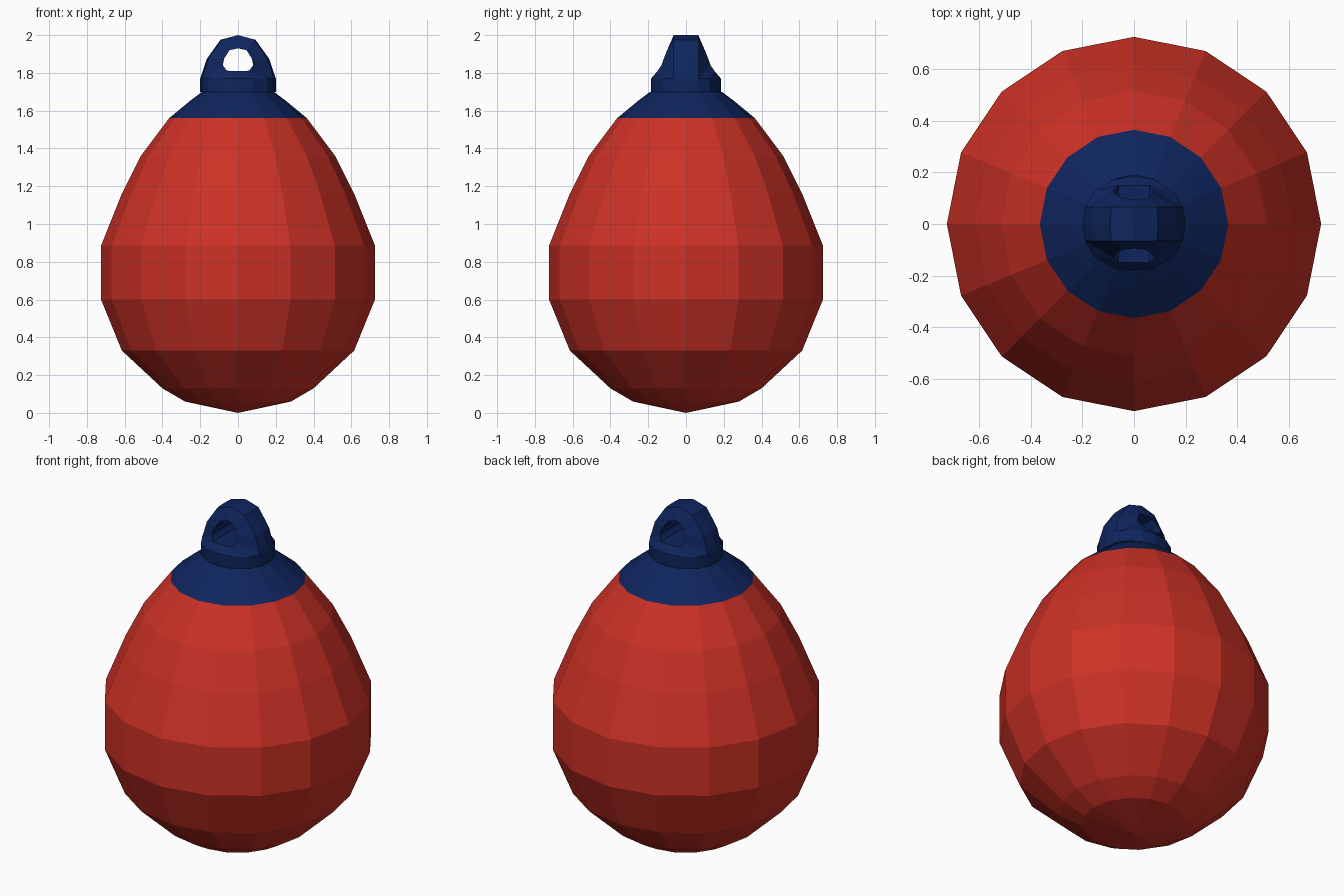
import bpy, bmesh, math

if "Cube" in bpy.data.objects:
    bpy.data.objects.remove(bpy.data.objects["Cube"], do_unlink=True)


def material(name, rgb):
    m = bpy.data.materials.new(name)
    m.use_nodes = True
    m.diffuse_color = (*rgb, 1)
    m.node_tree.nodes["Principled BSDF"].inputs["Base Color"].default_value = (*rgb, 1)
    return m


def finish(bm, name, mat):
    bmesh.ops.remove_doubles(bm, verts=bm.verts, dist=0.0005)
    bmesh.ops.recalc_face_normals(bm, faces=bm.faces)
    mesh = bpy.data.meshes.new(name)
    bm.to_mesh(mesh)
    bm.free()
    mesh.materials.append(mat)
    obj = bpy.data.objects.new(name, mesh)
    bpy.context.collection.objects.link(obj)
    return obj


def lathe(name, profile, mat, sides=16):
    bm = bmesh.new()
    verts = [bm.verts.new((r, 0, z)) for r, z in profile]
    edges = [bm.edges.new(pair) for pair in zip(verts, verts[1:])]
    bmesh.ops.spin(bm, geom=verts + edges, cent=(0, 0, 0), axis=(0, 0, 1),
                   angle=math.tau, steps=sides)
    return finish(bm, name, mat)


def strip(bm, a, b, closed=False):
    """Quads between two matching rows of points."""
    n = len(a)
    for i in range(n if closed else n - 1):
        j = (i + 1) % n
        bm.faces.new([bm.verts.new(p) for p in (a[i], a[j], b[j], b[i])])


def mirrored(half):
    """Right half of a row, ending on the centre line, plus its mirror."""
    return half + [(-x, y, z) for x, y, z in reversed(half[:-1])]


red = material("buoy red", (0.61, 0.031, 0.019))
navy = material("navy blue", (0.0044, 0.0185, 0.11))

# Inflated body and shoulder cap
lathe("float_body", [(0, 0), (0.28, 0.06), (0.40, 0.13), (0.615, 0.33),
                     (0.725, 0.60), (0.725, 0.885), (0.615, 1.16),
                     (0.515, 1.36), (0.365, 1.56)], red)
lathe("shoulder_cap", [(0.365, 1.56), (0.25, 1.655), (0.19, 1.70), (0, 1.70)], navy)

# Lifting eye: rim arch, bulging side walls, pierced hole and collar
rim_mid = mirrored([(0.2, 0, 1.77), (0.166, 0, 1.873), (0.093, 0, 1.975), (0, 0, 2.0)])
ring_half = [(0.19, 0.065, 1.77), (0.155, 0.125, 1.77), (0.08, 0.172, 1.77), (0, 0.185, 1.77)]
hole_arch = mirrored([(0.08, 0.13, 1.84), (0.074, 0.118, 1.875),
                      (0.045, 0.1, 1.92), (0, 0.095, 1.93)])
hole_sill = mirrored([(0.06, 0.15, 1.812), (0.03, 0.15, 1.81), (0, 0.15, 1.81)])

bm = bmesh.new()
for side in (1, -1):
    def flip(row):
        return [(x, side * y, z) for x, y, z in row]
    rim = [(x * 0.95, side * 0.065, z) for x, y, z in rim_mid]
    ring = flip(mirrored(ring_half))
    hole = flip(hole_arch + hole_sill[::-1])
    strip(bm, rim_mid, rim)
    strip(bm, rim + ring[-2:0:-1], hole, closed=True)
    strip(bm, hole, [(x, 0, z) for x, y, z in hole], closed=True)
    collar = [rim_mid[0]] + ring + [rim_mid[-1]]
    strip(bm, collar, [(x, y, 1.70) for x, y, z in collar])
finish(bm, "lifting_eye", navy)
